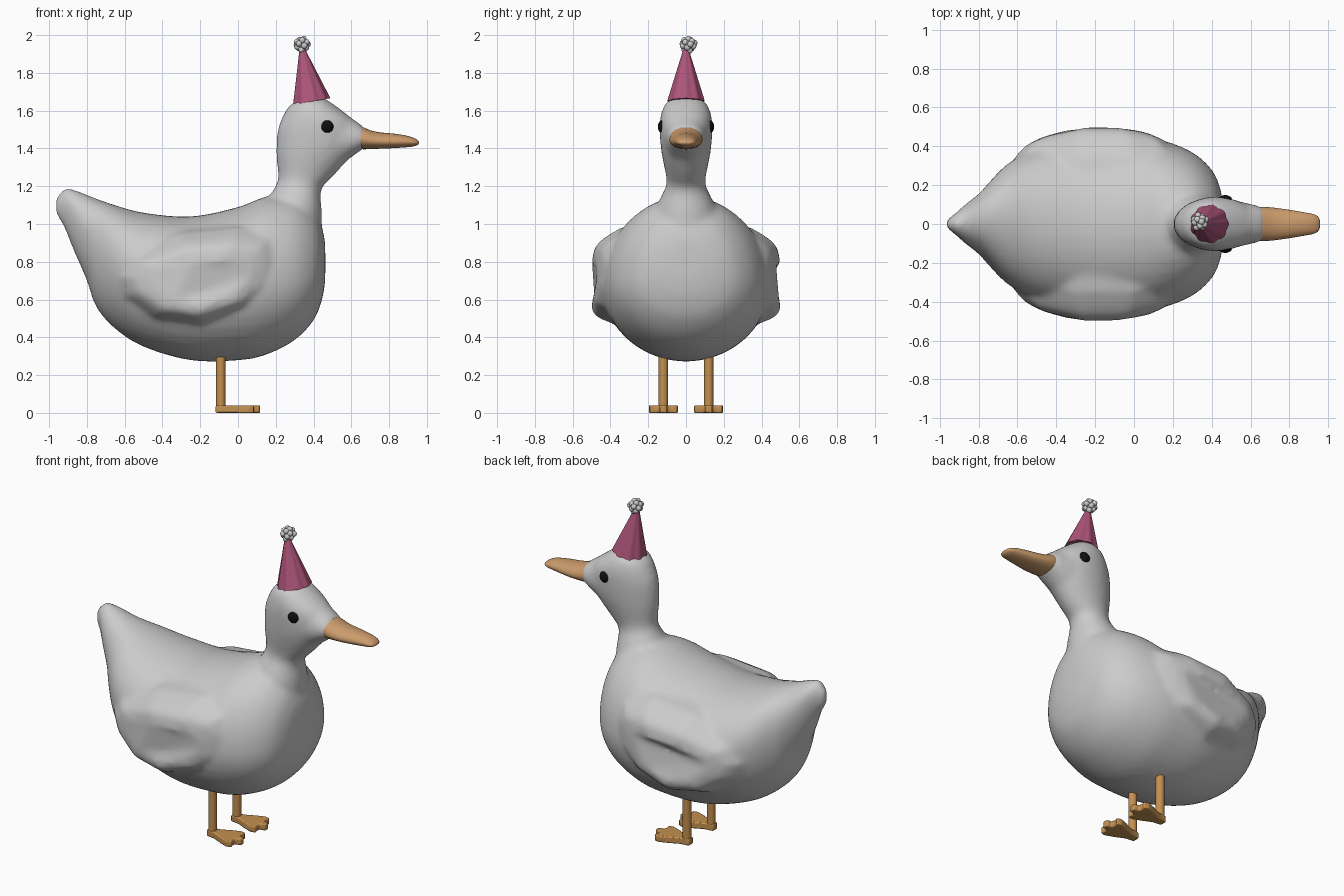
import bpy, bmesh, math, random
from mathutils import Vector

if "Cube" in bpy.data.objects:
    bpy.data.objects.remove(bpy.data.objects["Cube"])

random.seed(4)
N = 40


def material(name, rgb):
    m = bpy.data.materials.new(name)
    m.diffuse_color = (*rgb, 1)
    m.use_nodes = True
    m.node_tree.nodes["Principled BSDF"].inputs["Base Color"].default_value = m.diffuse_color
    return m


ORANGE = material("orange", (0.55, 0.28, 0.08))
BEAK = material("beak_tan", (0.6, 0.33, 0.15))
PINK = material("pink", (0.42, 0.09, 0.19))
BLACK = material("black", (0.005, 0.005, 0.005))


def finish(bm, name, mat=None, angle=180):
    bmesh.ops.recalc_face_normals(bm, faces=bm.faces)
    me = bpy.data.meshes.new(name)
    bm.to_mesh(me)
    bm.free()
    ob = bpy.data.objects.new(name, me)
    bpy.context.collection.objects.link(ob)
    if mat:
        me.materials.append(mat)
    bpy.ops.object.select_all(action='DESELECT')
    ob.select_set(True)
    bpy.context.view_layer.objects.active = ob
    bpy.ops.object.shade_smooth_by_angle(angle=math.radians(angle))
    return ob


def loft(bm, rings):
    vs = [[bm.verts.new(p) for p in r] for r in rings]
    for a, b in zip(vs, vs[1:]):
        for i in range(len(a)):
            j = (i + 1) % len(a)
            bm.faces.new((a[i], a[j], b[j], b[i]))
    bm.faces.new(vs[0][::-1])
    bm.faces.new(vs[-1])


def dense(rows, n=4):
    """Catmull-Rom rows in between the given section rows."""
    rows = [rows[0], *rows, rows[-1]]
    out = []
    for a, b, c, d in zip(rows, rows[1:], rows[2:], rows[3:]):
        for k in range(n):
            t = k / n
            out.append([q + .5 * t * (r - p + t * (2 * p - 5 * q + 4 * r - s
                        + t * (3 * (q - r) + s - p)))
                        for p, q, r, s in zip(a, b, c, d)])
    return out + [rows[-1]]


def ring_x(x, zb, zt, zc, w):
    """Egg-shaped section across the x axis."""
    out = []
    for i in range(N):
        a = math.tau * i / N
        s = math.sin(a)
        out.append((x, w * math.cos(a), zc + s * (zt - zc if s > 0 else zc - zb)))
    return out


def ring_z(z, x0, x1, w):
    """Elliptical section across the z axis."""
    c, r = (x0 + x1) / 2, (x1 - x0) / 2
    return [(c + r * math.cos(math.tau * i / N), w * math.sin(math.tau * i / N), z)
            for i in range(N)]


# Body, neck, head and wings, fused into one smooth skin
bm = bmesh.new()
loft(bm, [ring_x(*s) for s in dense((
    (-.965, 1.05, 1.14, 1.10, .02), (-.92, .98, 1.188, 1.10, .055),
    (-.87, .86, 1.182, 1.05, .10), (-.80, .70, 1.155, .95, .155),
    (-.75, .56, 1.135, .86, .21), (-.65, .445, 1.10, .80, .31),
    (-.50, .35, 1.06, .74, .39), (-.25, .278, 1.04, .70, .44),
    (0, .278, 1.09, .70, .45), (.15, .308, 1.145, .70, .43),
    (.30, .385, 1.14, .70, .37), (.40, .49, 1.07, .72, .28),
    (.445, .60, .98, .76, .18), (.462, .70, .90, .80, .07)))])
loft(bm, [ring_z(*s) for s in dense((
    (.85, .12, .44, .16), (1.05, .13, .445, .165), (1.15, .17, .437, .13),
    (1.20, .198, .45, .105), (1.25, .212, .50, .105), (1.35, .203, .59, .125),
    (1.42, .203, .63, .135), (1.50, .21, .635, .14), (1.56, .232, .60, .137),
    (1.62, .265, .525, .12), (1.655, .315, .475, .09), (1.675, .36, .44, .045)))])
# Face bulge that meets the beak
loft(bm, [ring_x(*s) for s in (
    (.45, 1.30, 1.61, 1.45, .12), (.55, 1.32, 1.595, 1.45, .115),
    (.60, 1.352, 1.562, 1.45, .104), (.64, 1.383, 1.535, 1.45, .095),
    (.672, 1.40, 1.51, 1.45, .085))])
wing = [(.27, .86), (.255, .75), (.21, .65), (.06, .54), (-.2, .46), (-.45, .495),
        (-.63, .61), (-.68, .72), (-.6, .84), (-.3, .95), (0, .98), (.2, .96)]
for side in (1, -1):
    rings = []
    for y, k in ((.2, 1.15), (.28, 1.07), (.36, 1), (.43, .84), (.47, .72),
                 (.495, .58), (.503, .3)):
        low = 1 - (1 - min(k, 1)) * .6          # lower edge stays crisper
        ring = []
        for px, pz in wing:
            x = -.19 + (px + .19) * low
            z = .72 + (pz - .72) * (k if pz > .72 else low)
            ring.append((x, side * y * (1 - .3 * ((x + .17) / .5) ** 2), z))
        rings.append(ring)
    loft(bm, rings)
body = finish(bm, "body")
rm = body.modifiers.new("fuse", 'REMESH')
rm.mode = 'VOXEL'
rm.voxel_size = .016
rm.use_smooth_shade = True
sm = body.modifiers.new("soften", 'SMOOTH')
sm.factor = .5
sm.iterations = 12

# Beak
bm = bmesh.new()
loft(bm, [ring_x(*s) for s in dense((
    (.60, 1.41, 1.51, 1.45, .08), (.65, 1.396, 1.517, 1.45, .088),
    (.70, 1.397, 1.496, 1.44, .086), (.76, 1.399, 1.484, 1.435, .079),
    (.83, 1.402, 1.478, 1.435, .068), (.90, 1.407, 1.466, 1.435, .056),
    (.935, 1.412, 1.454, 1.432, .047), (.953, 1.42, 1.442, 1.43, .032),
    (.958, 1.428, 1.434, 1.431, .012)), 2)])
finish(bm, "beak", BEAK)

# Softly pleated party hat, leaning back
bm = bmesh.new()
rings = []
for t in (0, .33, .66, 1):
    ring = []
    for i in range(54):
        a = math.tau * i / 54
        r = (.097 + .004 * math.cos(9 * a)) * (1 - t) + .012 * t
        x = r * math.cos(a)
        ring.append((.388 - .05 * t + x, r * math.sin(a),
                     1.648 + .285 * t + .18 * x))
    rings.append(ring)
loft(bm, rings)
finish(bm, "party_hat", PINK, 40)

# Lumpy pompom
bm = bmesh.new()
centre = Vector((.338, .012, 1.951))
for i in range(17):
    h = 1 - 2 * (i + .5) / 17
    a, r = i * 2.4, math.sqrt(1 - h * h)
    d = Vector((r * math.cos(a), r * math.sin(a), h)) * random.uniform(.028, .035)
    made = bmesh.ops.create_icosphere(bm, subdivisions=2, radius=.017)
    bmesh.ops.translate(bm, verts=made['verts'], vec=d + centre)
made = bmesh.ops.create_icosphere(bm, subdivisions=2, radius=.034)
bmesh.ops.translate(bm, verts=made['verts'], vec=centre)
finish(bm, "pompom")

# Eyes, legs and webbed feet
foot = [(-.118, -.022), (-.06, -.03), (.0, -.058), (.055, -.078), (.085, -.07),
        (.078, -.04), (.085, -.022), (.113, -.018), (.117, 0)]
foot += [(x, -y) for x, y in foot[-2::-1]]
for side, tag in ((1, "left"), (-1, "right")):
    bm = bmesh.new()
    bmesh.ops.create_uvsphere(bm, u_segments=24, v_segments=16, radius=.036)
    for v in bm.verts:
        v.co = Vector((.47 + v.co.x, side * .122 + v.co.y * .75, 1.515 + v.co.z))
    finish(bm, tag + "_eye", BLACK)

    bm = bmesh.new()
    loft(bm, [[(-.091 + .025 * math.cos(math.tau * i / 16),
                side * .12 + .025 * math.sin(math.tau * i / 16), z)
               for i in range(16)] for z in (.015, .36)])
    finish(bm, tag + "_leg", ORANGE, 40)

    bm = bmesh.new()
    loft(bm, [[(x, side * .12 + y, z) for x, y in foot] for z in (.0, .04)])
    ob = finish(bm, tag + "_foot", ORANGE, 40)
    bv = ob.modifiers.new("round", 'BEVEL')
    bv.width = .006
    bv.segments = 2
